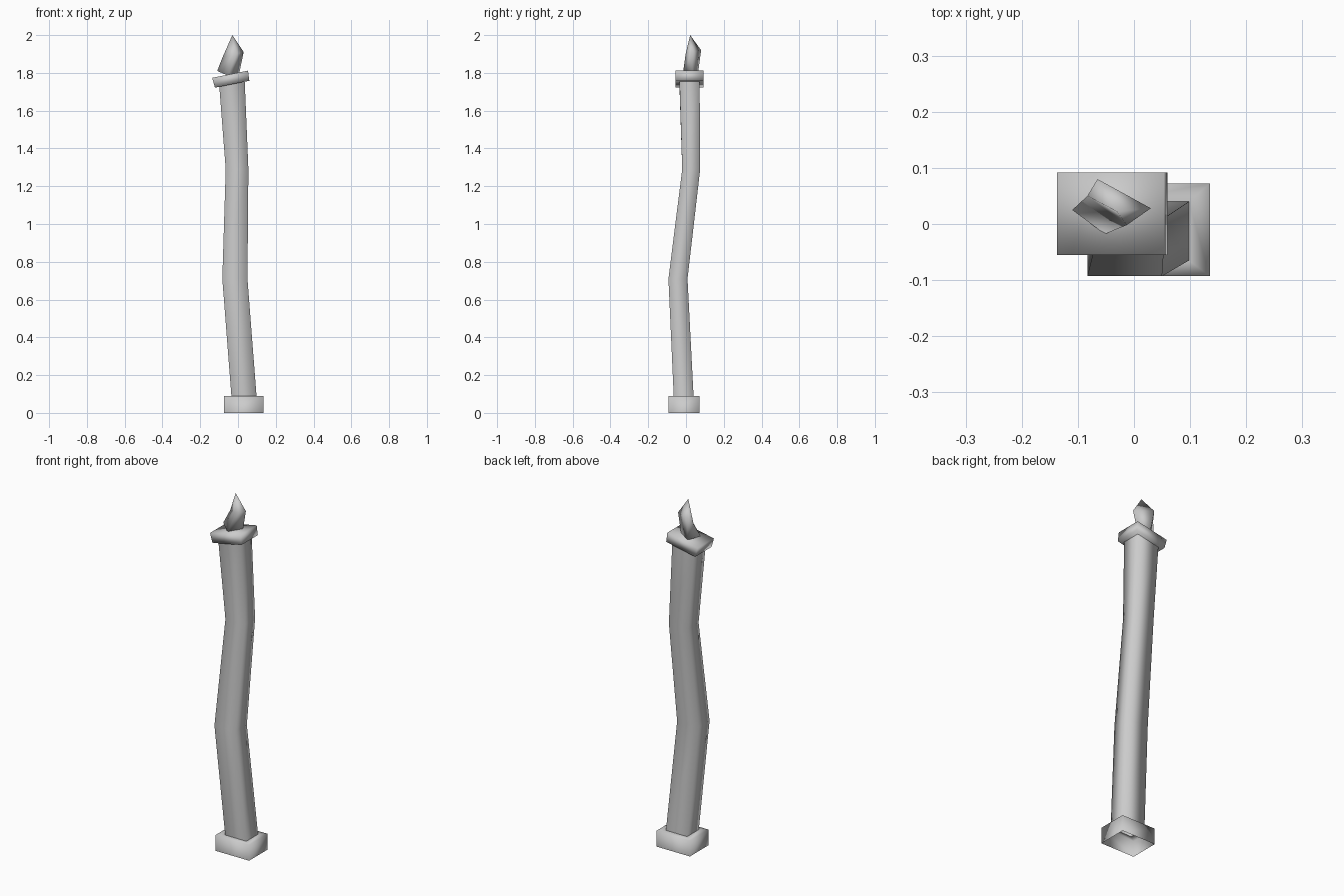
import bpy
import bmesh
from mathutils import Vector, Matrix

cube = bpy.data.objects.get("Cube")
if cube:
    bpy.data.objects.remove(cube, do_unlink=True)

stone = bpy.data.materials.new("grey stone")
stone.use_nodes = True
GREY = (0.6, 0.6, 0.6, 1)
stone.diffuse_color = GREY
stone.node_tree.nodes["Principled BSDF"].inputs["Base Color"].default_value = GREY


def rect(x0, x1, y0, y1, z, slope=0.0):
    """Rectangular section whose height changes along x by slope."""
    mid = (x0 + x1) / 2
    return [(x, y, z + slope * (x - mid))
            for x, y in ((x0, y0), (x1, y0), (x1, y1), (x0, y1))]


def loft(name, rings, bottom=False, top=False, tip=None):
    """Skin four-sided rings from bottom to top, with optional ends."""
    bm = bmesh.new()
    loops = [[bm.verts.new(p) for p in ring] for ring in rings]
    for low, high in zip(loops, loops[1:]):
        for i in range(4):
            j = (i + 1) % 4
            bm.faces.new((low[i], low[j], high[j], high[i]))
    if bottom:
        bm.faces.new(loops[0][::-1])
    if top:
        bm.faces.new(loops[-1])
    if tip:
        apex = bm.verts.new(tip)
        for i in range(4):
            bm.faces.new((loops[-1][i], loops[-1][(i + 1) % 4], apex))
    for face in bm.faces:
        face.smooth = True
    mesh = bpy.data.meshes.new(name)
    bm.to_mesh(mesh)
    bm.free()
    mesh.materials.append(stone)
    obj = bpy.data.objects.new(name, mesh)
    bpy.context.collection.objects.link(obj)
    return obj


# Base block, hollow underneath, with a hole where the post stands
foot = rect(-0.035, 0.098, -0.065, 0.04, 0.09)
loft("base", [rect(-0.075, 0.135, -0.093, 0.072, 0),
              rect(-0.075, 0.135, -0.093, 0.072, 0.09), foot])

# Crooked post
loft("post", [foot,
              rect(-0.083, 0.05, -0.093, 0.008, 0.71),
              rect(-0.065, 0.055, -0.02, 0.075, 1.29),
              rect(-0.1, 0.035, -0.035, 0.072, 1.755, 0.2)])

# Tilted cap slab
loft("cap", [rect(-0.122, 0.06, -0.055, 0.092, 1.74, 0.2),
             rect(-0.137, 0.053, -0.055, 0.092, 1.793, 0.2)],
     bottom=True, top=True)

# Faceted, leaning finial
loft("finial",
     [[(0.005, 0.035, 1.79), (-0.05, 0.062, 1.785),
       (-0.11, 0.025, 1.81), (-0.052, -0.018, 1.785)],
      [(0.03, 0.028, 1.91), (-0.065, 0.08, 1.92),
       (-0.083, 0.05, 1.88), (-0.013, -0.002, 1.9)]],
     bottom=True, tip=(-0.03, 0.022, 2.0))
